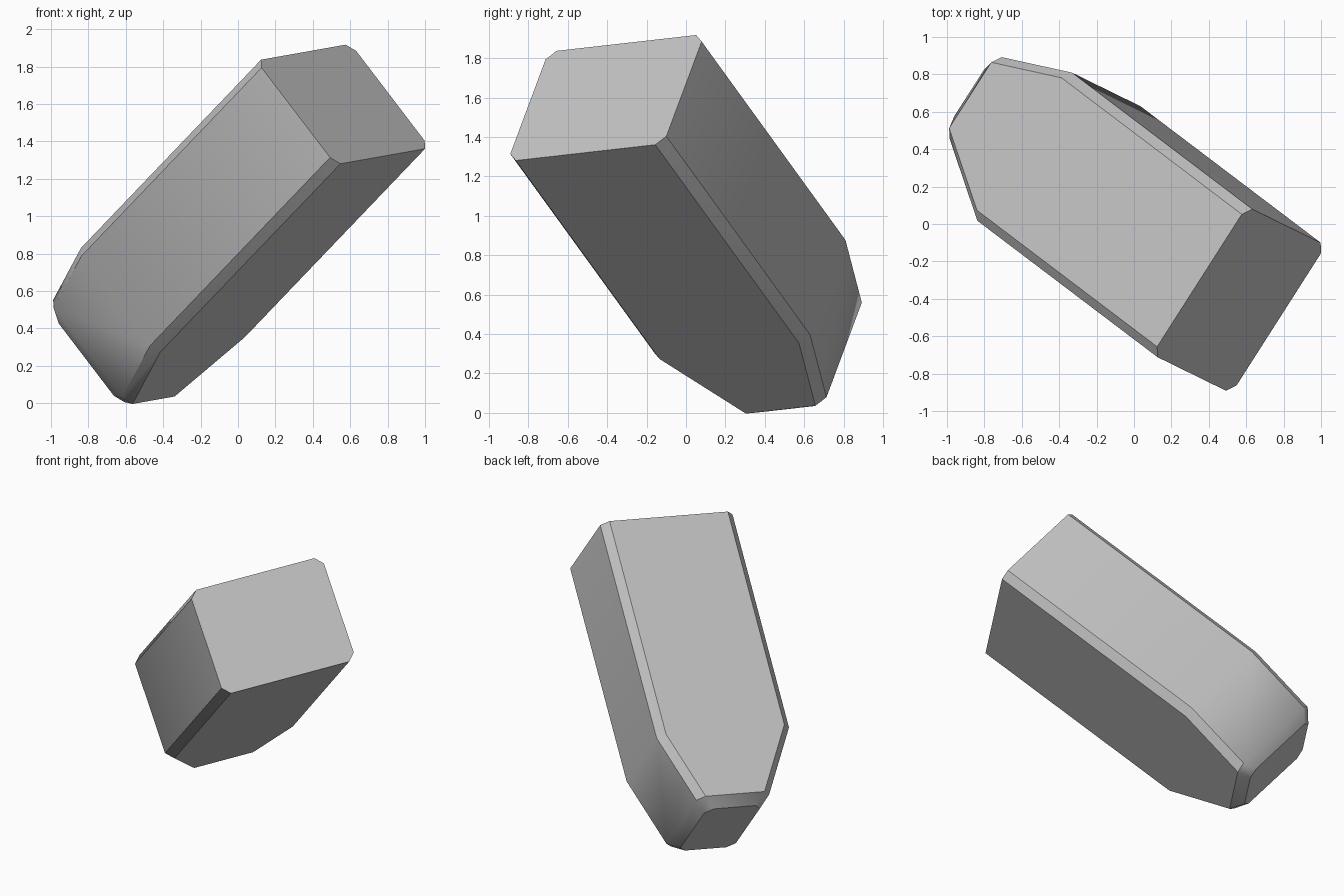
import bpy, bmesh, math
from mathutils import Matrix, Vector

cube = bpy.data.objects.get("Cube")
if cube:
    bpy.data.objects.remove(cube)

# Plain grey material
mat = bpy.data.materials.new("plain_grey")
mat.use_nodes = True
grey = (0.55, 0.55, 0.55, 1)
mat.diffuse_color = grey
mat.node_tree.nodes["Principled BSDF"].inputs["Base Color"].default_value = grey

CHAMFER = 0.05


def ring(bm, along, half_u, half_v, shift_u=0):
    """Rectangle with cut corners, placed along the block's length."""
    c = CHAMFER
    corner = [(half_u, half_v - c), (half_u - c, half_v)]
    pts = corner + [(-u, v) for u, v in reversed(corner)]
    pts += [(-u, -v) for u, v in pts]
    return [bm.verts.new((u + shift_u, v, along)) for u, v in pts]


# Tapered block: open end, shoulder, tip, bevelled cap
bm = bmesh.new()
rings = [
    ring(bm, 0, 0.472, 0.365),
    ring(bm, 1.573, 0.472, 0.365),
    ring(bm, 2.045, 0.26, 0.365, 0.05),
    ring(bm, 2.112, 0.198, 0.303, 0.05),
]
for a, b in zip(rings, rings[1:]):
    for i in range(8):
        j = (i + 1) % 8
        bm.faces.new((a[i], a[j], b[j], b[i]))
bm.faces.new(rings[0])
bm.faces.new(rings[-1])
bmesh.ops.recalc_face_normals(bm, faces=bm.faces[:])

# Tilt the block: width axis, thickness axis, then length axis
u = Vector((0.536, 0.839, 0.095)).normalized()
v = Vector((0.58, -0.286, -0.762))
v = (v - u * v.dot(u)).normalized()
w = u.cross(v)
tilt = Matrix((u, v, w)).transposed().to_4x4()
tilt.translation = (0.562, -0.406, 1.599)
bm.transform(tilt)

mesh = bpy.data.meshes.new("tapered_block")
bm.to_mesh(mesh)
bm.free()
mesh.materials.append(mat)
block = bpy.data.objects.new("tapered_block", mesh)
bpy.context.collection.objects.link(block)

# Smooth the shallow bends, keep the chamfers crisp
bpy.ops.object.select_all(action="DESELECT")
block.select_set(True)
bpy.context.view_layer.objects.active = block
bpy.ops.object.shade_smooth_by_angle(angle=math.radians(35))
